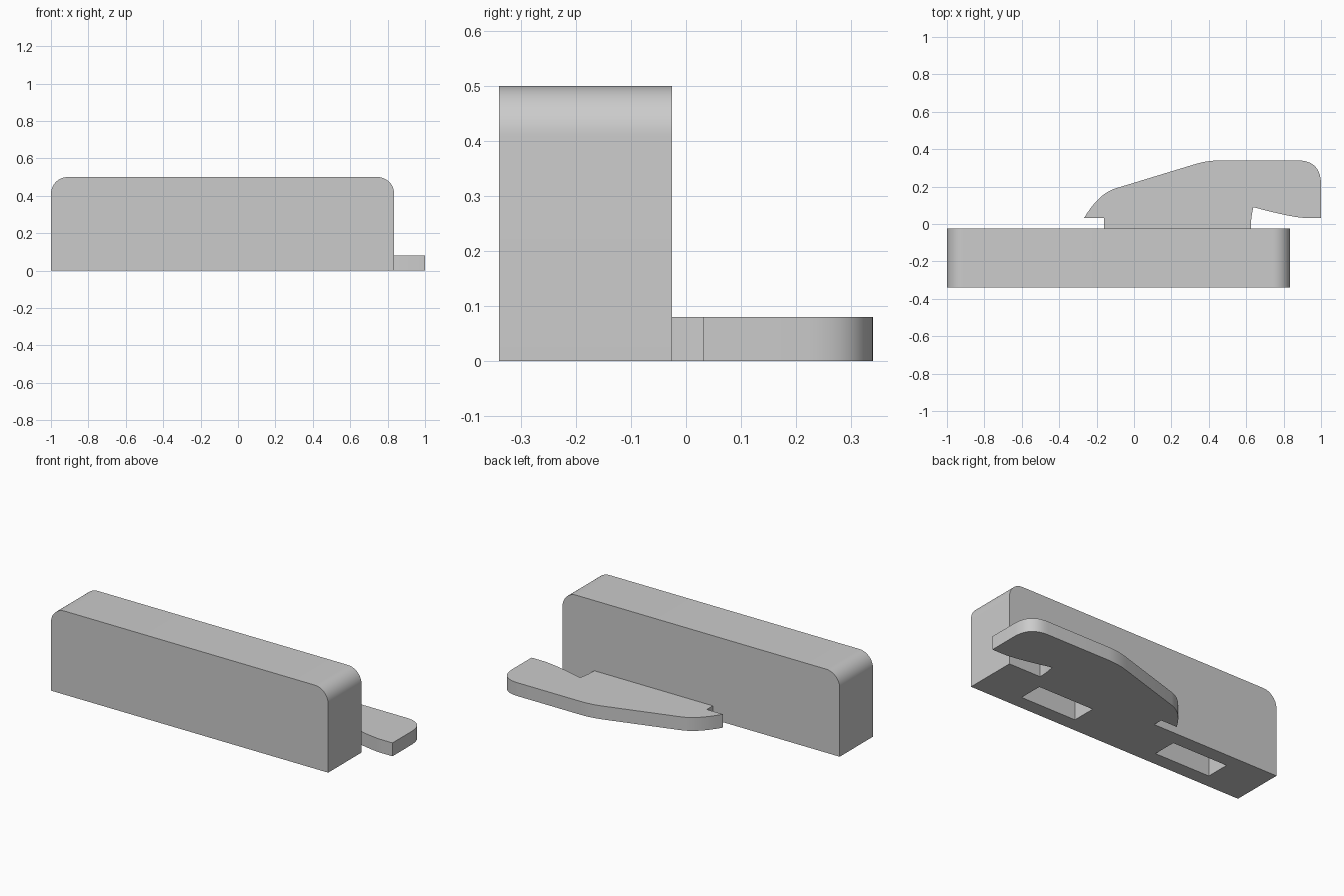
import bpy
import bmesh
from math import radians
from mathutils import Vector

cube = bpy.data.objects.get("Cube")
if cube:
    bpy.data.objects.remove(cube, do_unlink=True)

GREY = (0.6, 0.6, 0.6, 1)
grey = bpy.data.materials.new("plain grey")
grey.use_nodes = True
grey.diffuse_color = GREY
grey.node_tree.nodes["Principled BSDF"].inputs["Base Color"].default_value = GREY


def bend(start, control, end, steps=10):
    """Points along a quadratic curve from start to end."""
    a, b, c = Vector(start), Vector(control), Vector(end)
    ts = [i / steps for i in range(steps + 1)]
    return [tuple(a * (1 - t) ** 2 + b * 2 * t * (1 - t) + c * t * t) for t in ts]


def extrude(name, points, offset):
    """Solid made by sweeping a closed outline along an offset."""
    bm = bmesh.new()
    face = bm.faces.new([bm.verts.new(p) for p in points])
    new = bmesh.ops.extrude_face_region(bm, geom=[face])["geom"]
    bmesh.ops.translate(bm, vec=offset, verts=[v for v in new if isinstance(v, bmesh.types.BMVert)])
    bmesh.ops.recalc_face_normals(bm, faces=bm.faces)
    mesh = bpy.data.meshes.new(name)
    bm.to_mesh(mesh)
    bm.free()
    mesh.materials.append(grey)
    obj = bpy.data.objects.new(name, mesh)
    bpy.context.collection.objects.link(obj)
    return obj


def smooth(obj):
    bpy.ops.object.select_all(action="DESELECT")
    obj.select_set(True)
    bpy.context.view_layer.objects.active = obj
    bpy.ops.object.shade_smooth_by_angle(angle=radians(30))


# Upright block with two rounded top corners
LEFT, RIGHT, FRONT, BACK, TOP = -1, 0.835, -0.34, -0.025, 0.5
block = extrude("block", [(LEFT, FRONT, 0), (RIGHT, FRONT, 0), (RIGHT, FRONT, TOP), (LEFT, FRONT, TOP)],
                (0, BACK - FRONT, 0))
bm = bmesh.new()
bm.from_mesh(block.data)
corners = [e for e in bm.edges
           if all(v.co.z > 0.4 for v in e.verts) and abs(e.verts[0].co.x - e.verts[1].co.x) < 0.01]
bmesh.ops.bevel(bm, geom=corners, offset=0.09, segments=12, profile=0.5, affect="EDGES")
bm.to_mesh(block.data)
bm.free()

# Two rectangular pockets in the underside
for i, x in enumerate((-0.545, 0.375)):
    w, y0, y1 = 0.183, -0.255, -0.11
    cutter = extrude(f"pocket_cutter_{i + 1}",
                     [(x - w, y0, -0.1), (x + w, y0, -0.1), (x + w, y1, -0.1), (x - w, y1, -0.1)],
                     (0, 0, 0.35))
    cutter.hide_render = True
    cutter.hide_set(True)
    cut = block.modifiers.new("pocket", "BOOLEAN")
    cut.operation = "DIFFERENCE"
    cut.solver = "EXACT"
    cut.object = cutter
smooth(block)

# Low curved foot plate with notches beside the block
outline = [(-0.16, BACK), (0.625, BACK)]
outline += bend((0.625, 0), (0.628, 0.05), (0.638, 0.09), 4)
outline += bend((0.638, 0.09), (0.86, 0.03), (0.93, 0.032), 8)
outline += [(1, 0.032), (1, 0.22)]
outline += bend((1, 0.22), (0.995, 0.34), (0.875, 0.34))[1:]
outline += bend((0.46, 0.34), (0.39, 0.34), (0.32, 0.318), 6)
outline += bend((-0.10, 0.19), (-0.19, 0.162), (-0.267, 0.032))
outline += [(-0.16, 0.032)]
plate = extrude("foot_plate", [(x, y, 0) for x, y in outline], (0, 0, 0.08))
smooth(plate)
